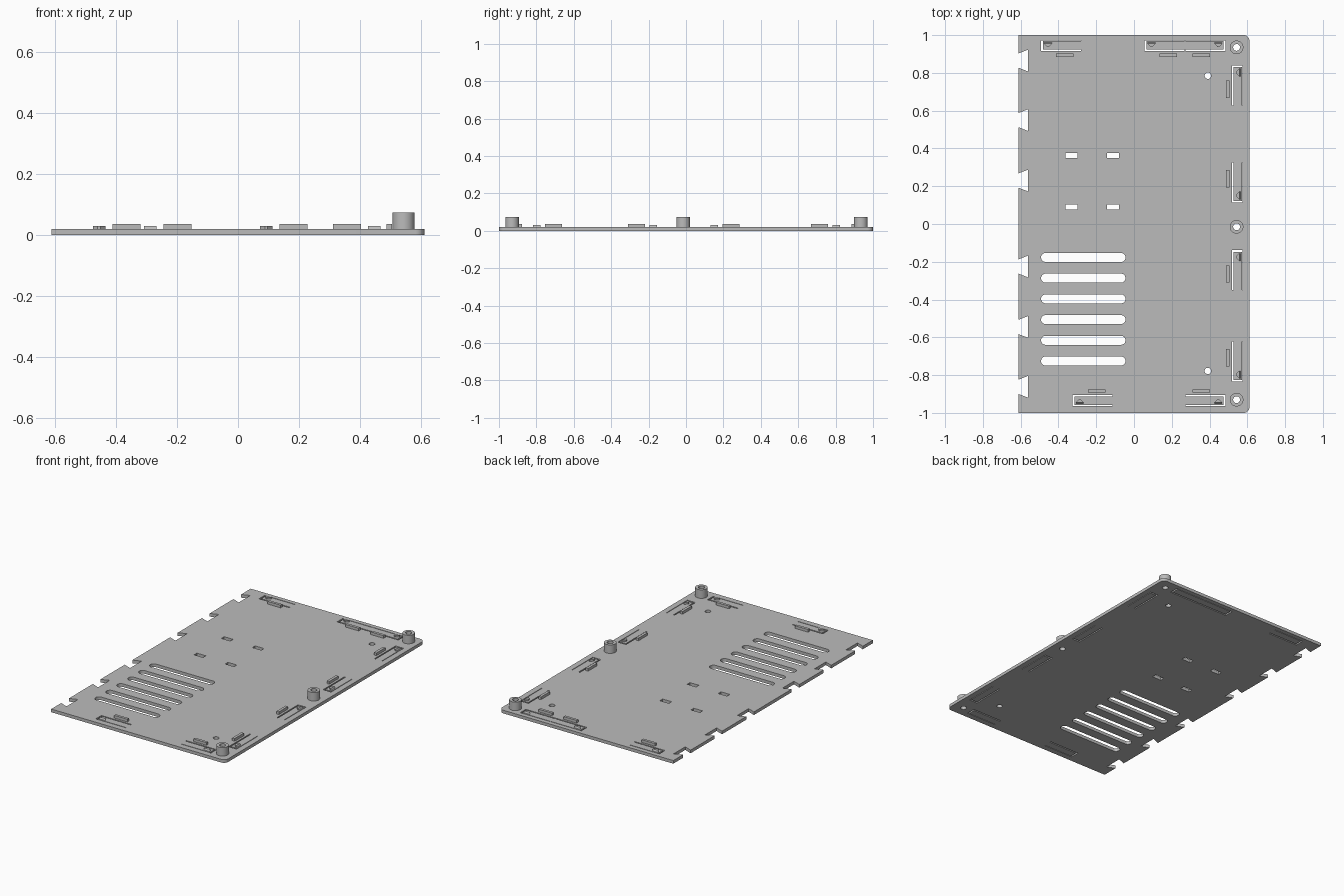
import bpy, bmesh
from math import sin, cos, pi
from mathutils import Vector

if "Cube" in bpy.data.objects:
    bpy.data.objects.remove(bpy.data.objects["Cube"])

grey = bpy.data.materials.new("plain grey")
grey.use_nodes = True
GREY = (0.5, 0.5, 0.5, 1)
grey.diffuse_color = GREY
grey.node_tree.nodes["Principled BSDF"].inputs["Base Color"].default_value = GREY

TOP = 0.02          # plate thickness
POST_TOP = 0.074


def arc(cx, cy, r, a0, a1, n):
    return [(cx + r * cos(a0 + (a1 - a0) * i / n),
             cy + r * sin(a0 + (a1 - a0) * i / n)) for i in range(n + 1)]


def circle(cx, cy, r, n=32):
    return arc(cx, cy, r, 0, 2 * pi, n)[:-1]


def rect(cx, cy, w, h):
    return [(cx + sx * w / 2, cy + sy * h / 2)
            for sx, sy in ((-1, -1), (1, -1), (1, 1), (-1, 1))]


def prism(name, loops, z0, z1):
    """Extrude an outline with optional hole loops into a solid mesh."""
    curve = bpy.data.curves.new(name, 'CURVE')
    curve.dimensions = '2D'
    curve.fill_mode = 'BOTH'
    curve.extrude = (z1 - z0) / 2
    for loop in loops:
        spline = curve.splines.new('POLY')
        spline.points.add(len(loop) - 1)
        for point, (x, y) in zip(spline.points, loop):
            point.co = (x, y, 0, 1)
        spline.use_cyclic_u = True
    temp = bpy.data.objects.new(name + " outline", curve)
    bpy.context.collection.objects.link(temp)
    graph = bpy.context.evaluated_depsgraph_get()
    mesh = bpy.data.meshes.new_from_object(temp.evaluated_get(graph))
    bpy.data.objects.remove(temp)
    bpy.data.curves.remove(curve)

    bm = bmesh.new()
    bm.from_mesh(mesh)
    bmesh.ops.translate(bm, verts=bm.verts, vec=(0, 0, (z0 + z1) / 2))
    bmesh.ops.remove_doubles(bm, verts=bm.verts, dist=1e-5)
    bmesh.ops.recalc_face_normals(bm, faces=bm.faces)
    bm.to_mesh(mesh)
    bm.free()
    mesh.name = name
    mesh.materials.clear()
    mesh.materials.append(grey)
    obj = bpy.data.objects.new(name, mesh)
    bpy.context.collection.objects.link(obj)
    bpy.ops.object.select_all(action='DESELECT')
    obj.select_set(True)
    bpy.context.view_layer.objects.active = obj
    bpy.ops.object.shade_smooth_by_angle()
    return obj


# Plate outline: rounded on the +x side, dovetail notches on the -x side
X, R = 0.611, 0.03
outline = [(-X, -1)]
outline += arc(X - R, -1 + R, R, -pi / 2, 0, 8)
outline += arc(X - R, 1 - R, R, 0, pi / 2, 8)
outline.append((-X, 1))
for y in (0.865, 0.55, 0.23, -0.225, -0.545, -0.862):
    outline += [(-X, y + 0.038), (-0.56, y + 0.058),
                (-0.56, y - 0.058), (-X, y - 0.038)]
holes = []

# Ventilation slots
for i in range(6):
    y = -0.177 - 0.1097 * i
    r = 0.024
    holes.append(arc(-0.045 - r, y, r, -pi / 2, pi / 2, 12)
                 + arc(-0.492 + r, y, r, pi / 2, 3 * pi / 2, 12))

# Strap holes and small round holes
for x in (-0.33, -0.112):
    for y in (0.363, 0.09):
        holes.append(rect(x, y, 0.063, 0.028))
for y in (0.785, -0.778):
    holes.append(circle(0.391, y, 0.017, 24))

# Hollow posts along the +x edge
for name, y in (("back", 0.935), ("middle", -0.015), ("front", -0.93)):
    bore = circle(0.543, y, 0.018)
    holes.append(bore)
    prism(name + "_post", [circle(0.543, y, 0.036), bore], TOP, POST_TOP)

# Snap clips: inner corner at the free end, direction along tongue, outward
LEFT, RIGHT, BACK, FRONT = (Vector(d) for d in ((-1, 0), (1, 0), (0, 1), (0, -1)))
clips = (
    ("back_right", (-0.493, 0.915), RIGHT, BACK),
    ("back_middle", (0.055, 0.915), RIGHT, BACK),
    ("back_left", (0.484, 0.915), LEFT, BACK),
    ("front_right", (-0.325, -0.906), RIGHT, FRONT),
    ("front_left", (0.484, -0.906), LEFT, FRONT),
    ("side_back", (0.518, 0.84), FRONT, RIGHT),
    ("side_mid_back", (0.518, 0.113), BACK, RIGHT),
    ("side_mid_front", (0.518, -0.138), FRONT, RIGHT),
    ("side_front", (0.518, -0.835), BACK, RIGHT),
)
L = 0.212
for name, corner, along, out in clips:
    corner = Vector(corner)

    def place(points):
        return [tuple(corner + along * u + out * v) for u, v in points]

    # U-shaped cut that frees the tongue
    holes.append(place([(0, 0), (L, 0), (L, 0.008), (0.01, 0.008),
                        (0.01, 0.053), (L, 0.053), (L, 0.057), (0, 0.057)]))
    # Upright stop behind the tongue
    prism(name + "_stop", [place(rect(0.127, -0.022, 0.092, 0.017))], TOP, 0.037)
    # Catch with a ramp on its outward side
    catch = prism(name + "_catch", [place([
        (0.017, 0.045), (0.017, 0.039), (0.033, 0.022),
        (0.042, 0.022), (0.058, 0.039), (0.058, 0.045)])], TOP, 0.03)
    for v in catch.data.vertices:
        if v.co.z > 0.025 and (v.co.xy - corner).dot(out) > 0.042:
            v.co.xy = v.co.xy - out * 0.005

prism("base_plate", [outline] + holes, 0, TOP)
